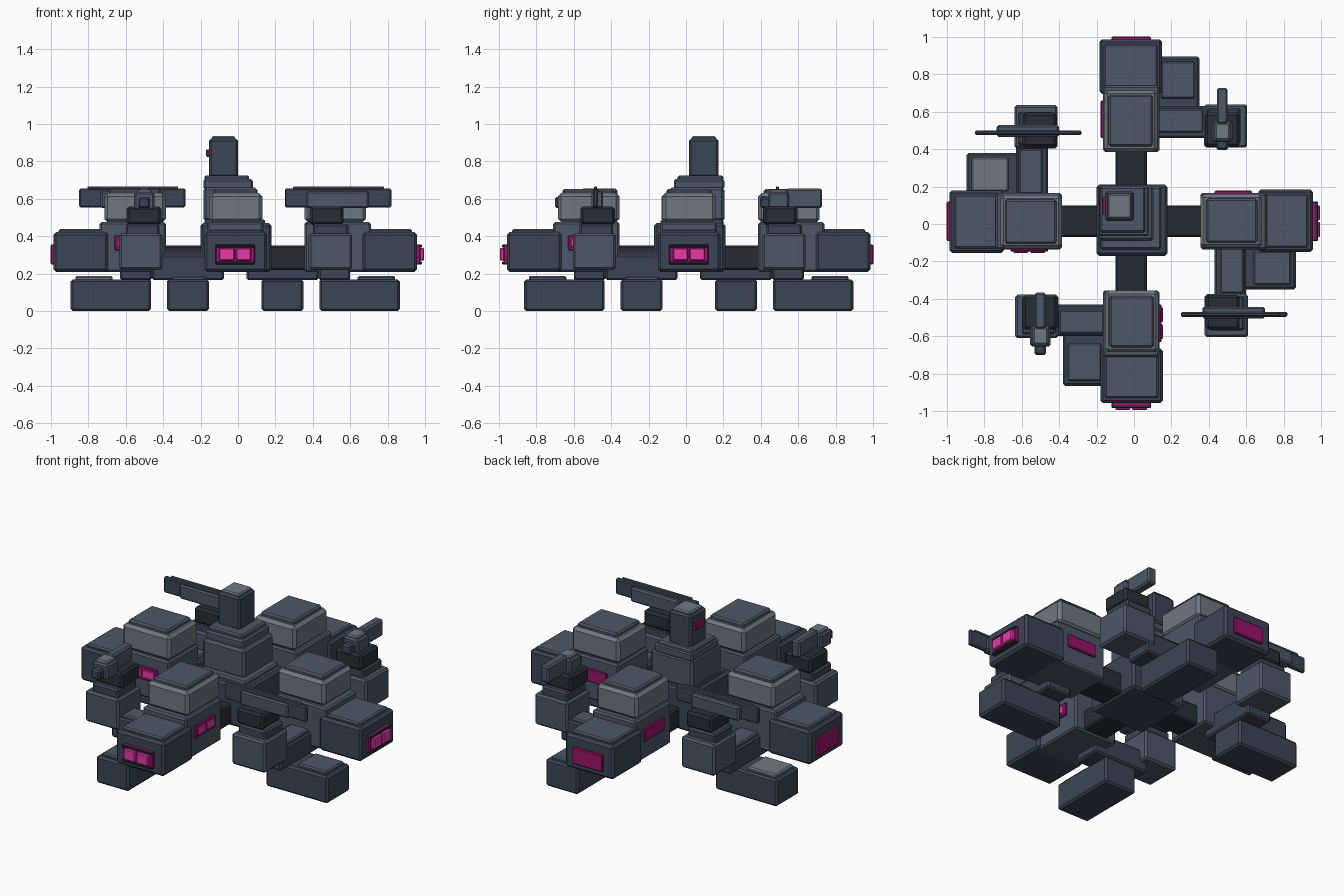
import bpy

if "Cube" in bpy.data.objects:
    bpy.data.objects.remove(bpy.data.objects["Cube"])

# Palette
COLORS = {
    "navy": (0.045, 0.06, 0.09), "slate": (0.075, 0.095, 0.135), "dark": (0.022, 0.027, 0.036),
    "grey": (0.16, 0.185, 0.22), "pink": (0.8, 0.04, 0.4), "magenta": (0.32, 0.006, 0.14)}
MATS = {}
for key, rgb in COLORS.items():
    MATS[key] = bpy.data.materials.new(key)
    MATS[key].diffuse_color = (*rgb, 1)

CX, CY = -0.015, 0.015  # pivot of the four-way layout


def box(name, xs, ys, zs, color, turn=0, bevel=0.01):
    """Bevelled box from ranges, turned by quarter turns about the pivot."""
    pts = [(xs[0], ys[0]), (xs[1], ys[1])]
    for _ in range(turn):
        pts = [(CX - (y - CY), CY + (x - CX)) for x, y in pts]
    (x0, y0), (x1, y1) = pts
    size = (abs(x1 - x0), abs(y1 - y0), zs[1] - zs[0])
    bpy.ops.mesh.primitive_cube_add(size=1, location=((x0 + x1) / 2, (y0 + y1) / 2, sum(zs) / 2))
    ob = bpy.context.object
    ob.name = name
    ob.scale = size
    bpy.ops.object.transform_apply(location=False, rotation=False, scale=True)
    ob.data.materials.append(MATS[color])
    mod = ob.modifiers.new("bevel", "BEVEL")
    mod.width = min(bevel, min(size) * 0.3)
    mod.segments = 1
    return ob


def unit(side, turn, end_windows, side_windows):
    """One arm of the machine, described for the front (-y) arm."""
    def b(name, xs, ys, zs, color, bevel=0.01):
        box(f"{side}_{name}", xs, ys, zs, color, turn, bevel)

    # Connecting beam and main body
    b("beam", (-0.10, 0.07), (-0.40, -0.10), (0.22, 0.35), "dark")
    b("body", (-0.165, 0.135), (-0.71, -0.355), (0.21, 0.475), "slate")
    b("cabin", (-0.155, 0.13), (-0.685, -0.355), (0.475, 0.63), "grey", 0.018)
    b("cabin_lid", (-0.13, 0.105), (-0.66, -0.385), (0.62, 0.652), "slate")
    # Head
    b("head", (-0.18, 0.155), (-0.957, -0.665), (0.21, 0.422), "navy", 0.014)
    b("head_lid", (-0.155, 0.13), (-0.93, -0.70), (0.41, 0.438), "slate")
    # Foot and hip
    b("foot", (-0.38, -0.155), (-0.865, -0.435), (0.0, 0.17), "navy", 0.012)
    b("foot_lid", (-0.355, -0.175), (-0.84, -0.64), (0.16, 0.187), "grey" if side == "left" else "slate")
    b("hip", (-0.46, -0.075), (-0.60, -0.43), (0.165, 0.30), "navy")
    b("hip_lid", (-0.40, -0.16), (-0.585, -0.46), (0.29, 0.315), "slate")
    # Shoulder pod carrying a weapon
    b("pod", (-0.635, -0.405), (-0.61, -0.378), (0.22, 0.415), "slate", 0.012)
    b("pod_lid", (-0.60, -0.42), (-0.59, -0.40), (0.40, 0.465), "navy")
    b("weapon_mount", (-0.595, -0.41), (-0.565, -0.383), (0.46, 0.56), "dark", 0.014)
    # Lit panel on the head end
    if end_windows:
        b("head_frame", (-0.12, 0.09), (-0.975, -0.95), (0.25, 0.355), "magenta", 0.005)
        for i, x in enumerate((-0.10, -0.01)):
            b(f"head_window_{i}", (x, x + 0.08), (-0.995, -0.97), (0.27, 0.337), "pink", 0.005)
        for i, z in enumerate((0.25, 0.34)):
            b(f"head_rim_{i}", (-0.12, 0.09), (-0.985, -0.95), (z, z + 0.015), "dark", 0.004)
    else:
        b("head_panel", (-0.12, 0.09), (-0.972, -0.95), (0.25, 0.355), "magenta", 0.005)
    # Lit panel on the body side
    b("side_frame", (0.12, 0.148), (-0.63, -0.43), (0.325, 0.405), "magenta", 0.005)
    if side_windows:
        for i, y in enumerate((-0.615, -0.525)):
            b(f"side_window_{i}", (0.14, 0.154), (y, y + 0.08), (0.34, 0.39), "pink", 0.004)


unit("front", 0, True, True)
unit("right", 1, True, False)
unit("back", 2, False, False)
unit("left", 3, False, True)

# Central tower: stepped tiers and a turret
box("centre_base", (-0.20, 0.18), (-0.17, 0.21), (0.21, 0.47), "navy", bevel=0.014)
box("centre_base_lid", (-0.18, 0.145), (-0.135, 0.2), (0.46, 0.49), "slate")
box("tower_lower", (-0.185, 0.105), (-0.09, 0.205), (0.48, 0.66), "slate", bevel=0.014)
box("tower_upper", (-0.185, 0.08), (-0.065, 0.205), (0.65, 0.705), "slate")
box("tower_lid", (-0.18, 0.06), (-0.045, 0.2), (0.695, 0.725), "slate")
box("turret", (-0.155, 0.0), (0.015, 0.175), (0.715, 0.922), "navy", bevel=0.012)
box("turret_lid", (-0.14, -0.015), (0.03, 0.16), (0.91, 0.935), "grey")
box("turret_panel", (-0.17, -0.15), (0.05, 0.145), (0.825, 0.865), "magenta", bevel=0.004)

# Short cannons on the front and back arms
for side, dx, dy in (("front", 0, 0), ("back", 0.973, 1.095)):
    def part(name, xs, ys, zs, color):
        box(f"{side}_{name}", [v + dx for v in xs], [v + dy for v in ys], zs, color)
    part("cannon_receiver", (-0.555, -0.447), (-0.655, -0.545), (0.54, 0.635), "slate")
    part("cannon_lid", (-0.54, -0.46), (-0.645, -0.555), (0.625, 0.65), "grey")
    part("cannon_rail", (-0.53, -0.472), (-0.56, -0.367), (0.55, 0.655), "slate")
    part("cannon_muzzle", (-0.533, -0.47), (-0.70, -0.645), (0.55, 0.61), "navy")

# Long flat blades on the side arms
for side, x, y in (("left", -0.565, 0.488), ("right", 0.535, -0.483)):
    box(f"{side}_blade", (x - 0.285, x + 0.285), (y - 0.013, y + 0.013), (0.555, 0.655), "navy")
    box(f"{side}_blade_ridge", (x - 0.24, x + 0.245), (y - 0.008, y + 0.008), (0.65, 0.667), "slate", bevel=0.004)
    box(f"{side}_blade_grip", (x - 0.17, x + 0.165), (y - 0.022, y + 0.04), (0.55, 0.64), "slate")

for m in bpy.data.materials:
    if m.users and not m.is_grease_pencil:
        m.use_nodes = True
        m.node_tree.nodes["Principled BSDF"].inputs["Base Color"].default_value = m.diffuse_color
